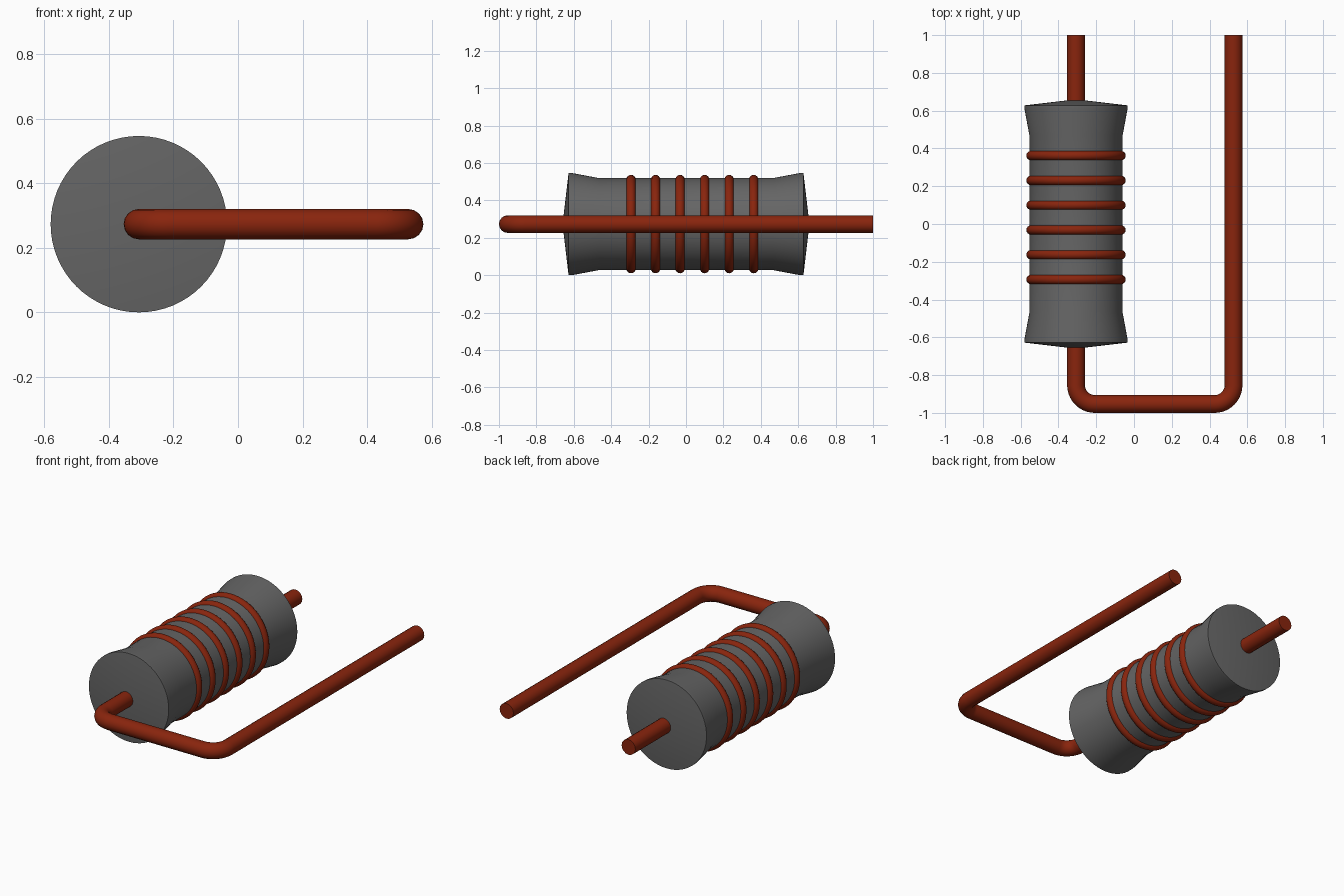
import bpy
import bmesh
from math import sin, cos, pi, radians
from mathutils import Matrix, Vector

cube = bpy.data.objects.get("Cube")
if cube:
    bpy.data.objects.remove(cube, do_unlink=True)

AXIS_X, AXIS_Z = -0.307, 0.273   # axis of the body
LEG_X, END_Y, BEND_Y = 0.527, 1.0, -0.953
WIRE_R, BEND_R = 0.047, 0.10


def material(name, color):
    mat = bpy.data.materials.new(name)
    mat.use_nodes = True
    mat.diffuse_color = color
    mat.node_tree.nodes["Principled BSDF"].inputs["Base Color"].default_value = color
    return mat


def finish(obj, mat, angle=30):
    obj.data.materials.append(mat)
    bpy.ops.object.select_all(action='DESELECT')
    obj.select_set(True)
    bpy.context.view_layer.objects.active = obj
    bpy.ops.object.shade_smooth_by_angle(angle=radians(angle))


def lathe(name, profile, mat, steps=64, closed=False):
    """Spin (radius, y) points around the body axis."""
    bm = bmesh.new()
    pts = [bm.verts.new((r, y, 0)) for r, y in profile]
    edges = [bm.edges.new(pair) for pair in zip(pts, pts[1:])]
    if closed:
        edges.append(bm.edges.new((pts[-1], pts[0])))
    bmesh.ops.spin(bm, geom=pts + edges, cent=(0, 0, 0), axis=(0, 1, 0),
                   angle=2 * pi, steps=steps)
    bmesh.ops.remove_doubles(bm, verts=bm.verts, dist=1e-5)
    bmesh.ops.recalc_face_normals(bm, faces=bm.faces)
    bmesh.ops.translate(bm, verts=bm.verts, vec=(AXIS_X, 0, AXIS_Z))
    mesh = bpy.data.meshes.new(name)
    bm.to_mesh(mesh)
    bm.free()
    obj = bpy.data.objects.new(name, mesh)
    bpy.context.collection.objects.link(obj)
    finish(obj, mat)


grey = material("dark grey", (0.13, 0.13, 0.13, 1))
copper = material("copper red", (0.25, 0.018, 0.004, 1))

# Body with flared ends and shallow conical caps
half = [(0, 0.66), (0.273, 0.628), (0.273, 0.61), (0.246, 0.465)]
lathe("body", half + [(r, -y) for r, y in reversed(half)], grey)

# Bands around the body
for i in range(6):
    y = -0.294 + 0.1312 * i
    ring = [(0.238 + 0.025 * cos(a), y + 0.025 * sin(a))
            for a in (2 * pi * k / 16 for k in range(16))]
    lathe(f"band_{i + 1}", ring, copper, closed=True)


# Lead wire, running through the body and bent back alongside it
def bend(cx, start):
    cy = BEND_Y + BEND_R
    return [Vector((cx + BEND_R * cos(a), cy + BEND_R * sin(a), AXIS_Z))
            for a in (start + pi / 2 * k / 10 for k in range(11))]


path = [Vector((AXIS_X, END_Y, AXIS_Z))]
path += bend(AXIS_X + BEND_R, pi) + bend(LEG_X - BEND_R, 1.5 * pi)
path.append(Vector((LEG_X, END_Y, AXIS_Z)))

curve = bpy.data.curves.new("lead_wire", 'CURVE')
curve.dimensions = '3D'
curve.bevel_depth = WIRE_R
curve.bevel_resolution = 6
curve.use_fill_caps = True
spline = curve.splines.new('POLY')
spline.points.add(len(path) - 1)
for point, co in zip(spline.points, path):
    point.co = (*co, 1)
wire = bpy.data.objects.new("lead_wire", curve)
bpy.context.collection.objects.link(wire)
bpy.ops.object.select_all(action='DESELECT')
wire.select_set(True)
bpy.context.view_layer.objects.active = wire
bpy.ops.object.convert(target='MESH')
finish(bpy.context.object, copper, 40)
